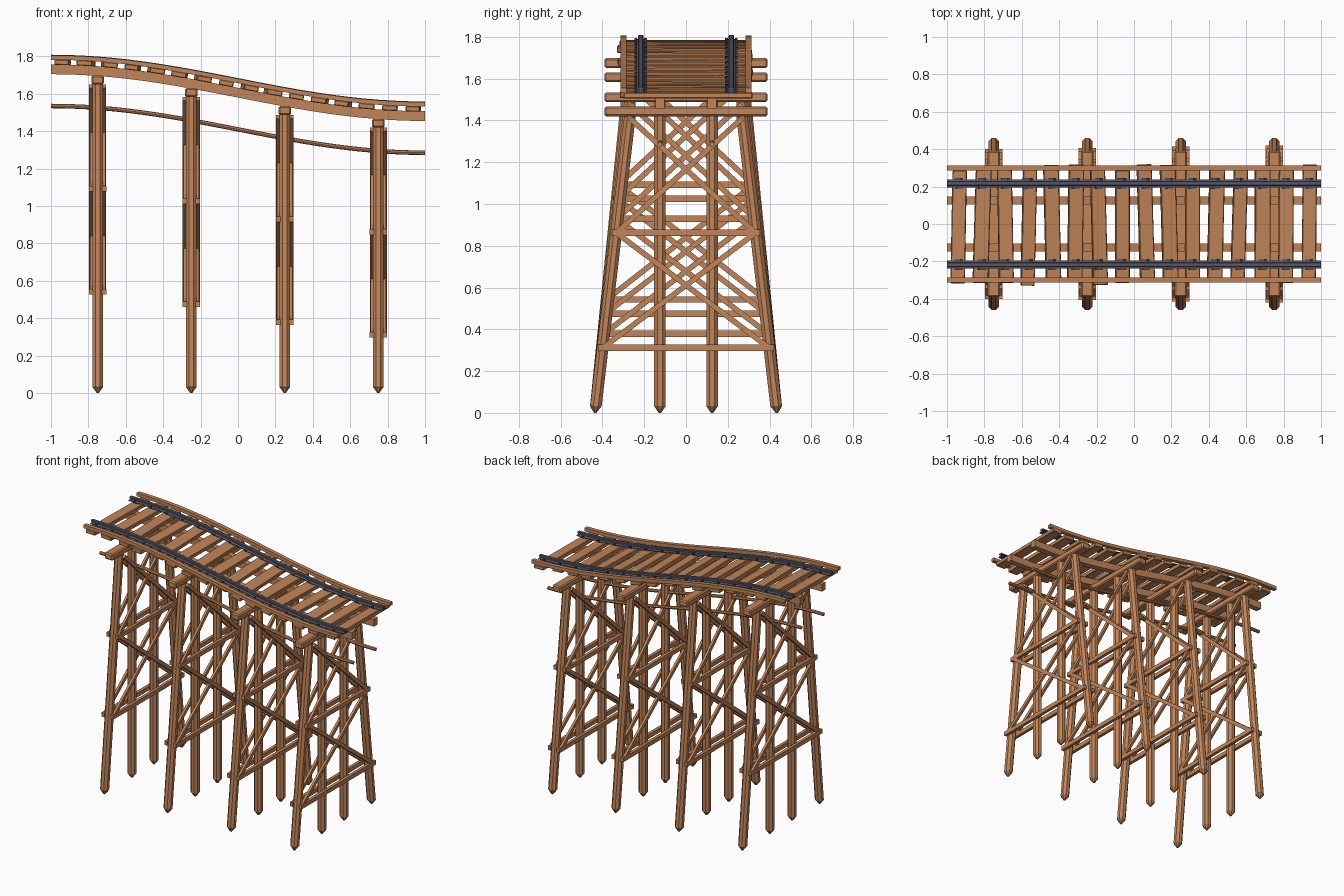
import bpy, bmesh, math, random
from mathutils import Vector, Matrix

if "Cube" in bpy.data.objects:
    bpy.data.objects.remove(bpy.data.objects["Cube"])

random.seed(4)


def material(name, rgb):
    m = bpy.data.materials.new(name)
    m.diffuse_color = (*rgb, 1)
    m.use_nodes = True
    m.node_tree.nodes["Principled BSDF"].inputs["Base Color"].default_value = m.diffuse_color
    return m


WOOD = material("timber_brown", (0.54, 0.235, 0.098))
STEEL = material("rail_steel", (0.10, 0.10, 0.14))
SPIKE = material("spike_iron", (0.06, 0.06, 0.085))


def drop(x):
    """Height offset of the sloping deck at x."""
    return -0.125 * math.sin(math.pi * x / 2)


def finish(name, bm, mat):
    bmesh.ops.recalc_face_normals(bm, faces=bm.faces)
    me = bpy.data.meshes.new(name)
    bm.to_mesh(me)
    bm.free()
    me.materials.append(mat)
    ob = bpy.data.objects.new(name, me)
    bpy.context.collection.objects.link(ob)
    return ob


def box(bm, centre, size, rot=None):
    m = Matrix.Translation(centre) @ (rot or Matrix()) @ Matrix.Diagonal((*size, 1))
    bmesh.ops.create_cube(bm, size=1, matrix=m)


def beam(bm, p, q, thick, high):
    """Plank between two points lying in a plane of constant x."""
    p, q = Vector(p), Vector(q)
    d = q - p
    rot = Matrix.Rotation(math.atan2(d.z, d.y), 4, 'X')
    box(bm, (p + q) / 2, (thick, d.length, high), rot)


def loft(bm, rings):
    """Skin a list of equal-sized point rings and close both ends."""
    loops = [[bm.verts.new(p) for p in r] for r in rings]
    n = len(loops[0])
    for a, b in zip(loops, loops[1:]):
        for i in range(n):
            j = (i + 1) % n
            bm.faces.new((a[i], a[j], b[j], b[i]))
    bm.faces.new(loops[0][::-1])
    bm.faces.new(loops[-1])


def sweep(bm, profile, steps=24):
    """Run a (y, z) profile along the full length of the deck curve."""
    xs = [-1 + 2 * i / steps for i in range(steps + 1)]
    loft(bm, [[(x, y, z + drop(x)) for y, z in profile] for x in xs])


def rect(y, z0, z1, w):
    return [(y - w / 2, z0), (y + w / 2, z0), (y + w / 2, z1), (y - w / 2, z1)]


def pile(bm, x, y0, y1, top):
    """Octagonal pile with a blunt point at the ground."""
    rings = []
    for z, r in ((0, 0.006), (0.032, 0.03), (top, 0.03)):
        cy = y0 + (y1 - y0) * z / top
        rings.append([(x + r * math.cos(a), cy + r * math.sin(a), z)
                      for a in [math.pi / 8 + k * math.pi / 4 for k in range(8)]])
    loft(bm, rings)


# Four trestle bents
for n, x in enumerate((-0.75, -0.25, 0.25, 0.75), 1):
    top = 1.582 + drop(x)
    under = top - 0.045

    def leg_y(z):
        return 0.435 - 0.168 * z / under

    # piles: two upright, two raked
    bm = bmesh.new()
    for s in (-1, 1):
        pile(bm, x, s * 0.125, s * 0.125, under + 0.01)
        pile(bm, x, s * 0.435, s * 0.267, under + 0.01)
    finish(f"bent_{n}_piles", bm, WOOD)

    # cap beam
    bm = bmesh.new()
    box(bm, (x, 0, top - 0.0235), (0.068, 0.78, 0.047))
    cap = finish(f"bent_{n}_cap", bm, WOOD)
    bev = cap.modifiers.new("worn_edges", 'BEVEL')
    bev.width, bev.segments = 0.008, 1

    # girts and crossed braces on both faces
    girts, braces = bmesh.new(), bmesh.new()
    levels = (under - 0.012, top - 0.605, top - 1.155)
    for side in (-1, 1):
        bx = x + side * 0.035
        for z in levels[1:]:
            w = leg_y(z) + 0.022
            box(girts, (bx, 0, z), (0.022, 2 * w, 0.03))
        for hi, lo in zip(levels, levels[1:]):
            for s in (-1, 1):
                bxx = bx + side * s * 0.002
                beam(braces, (bxx, -s * leg_y(hi), hi), (bxx, s * leg_y(lo), lo), 0.017, 0.026)
    finish(f"bent_{n}_girts", girts, WOOD)
    finish(f"bent_{n}_cross_braces", braces, WOOD)

# Long members following the deck slope
for s, label in ((-1, "front"), (1, "back")):
    bm = bmesh.new()
    sweep(bm, rect(s * 0.125, 1.58, 1.632, 0.042))
    finish(f"stringer_{label}", bm, WOOD)

    bm = bmesh.new()
    sweep(bm, [(s * 0.125 + 0.012 * math.cos(k * math.pi / 4),
                1.41 + 0.012 * math.sin(k * math.pi / 4)) for k in range(8)])
    finish(f"lower_strut_{label}", bm, WOOD)

    bm = bmesh.new()
    sweep(bm, rect(s * 0.299, 1.657, 1.681, 0.028))
    finish(f"guard_timber_{label}", bm, WOOD)

    # rail: wide foot, thin web, rounded head
    half = [(0.021, 1.657), (0.021, 1.662), (0.006, 1.666), (0.006, 1.672),
            (0.013, 1.674), (0.013, 1.681), (0.009, 1.684)]
    bm = bmesh.new()
    sweep(bm, [(s * 0.217 + y, z) for y, z in half]
          + [(s * 0.217 - y, z) for y, z in reversed(half)])
    finish(f"rail_{label}", bm, STEEL)

# Slightly uneven ties with plates and spikes under each rail
ties, plates = bmesh.new(), bmesh.new()
for i in range(16):
    x = -0.9375 + 0.125 * i
    slope = math.atan(0.125 * math.pi / 2 * math.cos(math.pi * x / 2))
    tilt = Matrix.Rotation(slope, 4, 'Y')
    yaw = Matrix.Rotation(random.uniform(-0.035, 0.035), 4, 'Z')
    z = drop(x)
    box(ties, (x, random.uniform(-0.02, 0.02), 1.644 + z),
        (random.uniform(0.072, 0.084), random.uniform(0.60, 0.63), 0.029), tilt @ yaw)
    for s in (-1, 1):
        box(plates, (x, s * 0.217, 1.659 + z), (0.045, 0.056, 0.006), tilt)
        for e in (-1, 1):
            box(plates, (x + e * 0.014, s * 0.217 + e * 0.023, 1.664 + z),
                (0.013, 0.013, 0.012), tilt)
ob = finish("ties", ties, WOOD)
bev = ob.modifiers.new("worn_edges", 'BEVEL')
bev.width, bev.segments = 0.004, 1
finish("tie_plates_and_spikes", plates, SPIKE)
